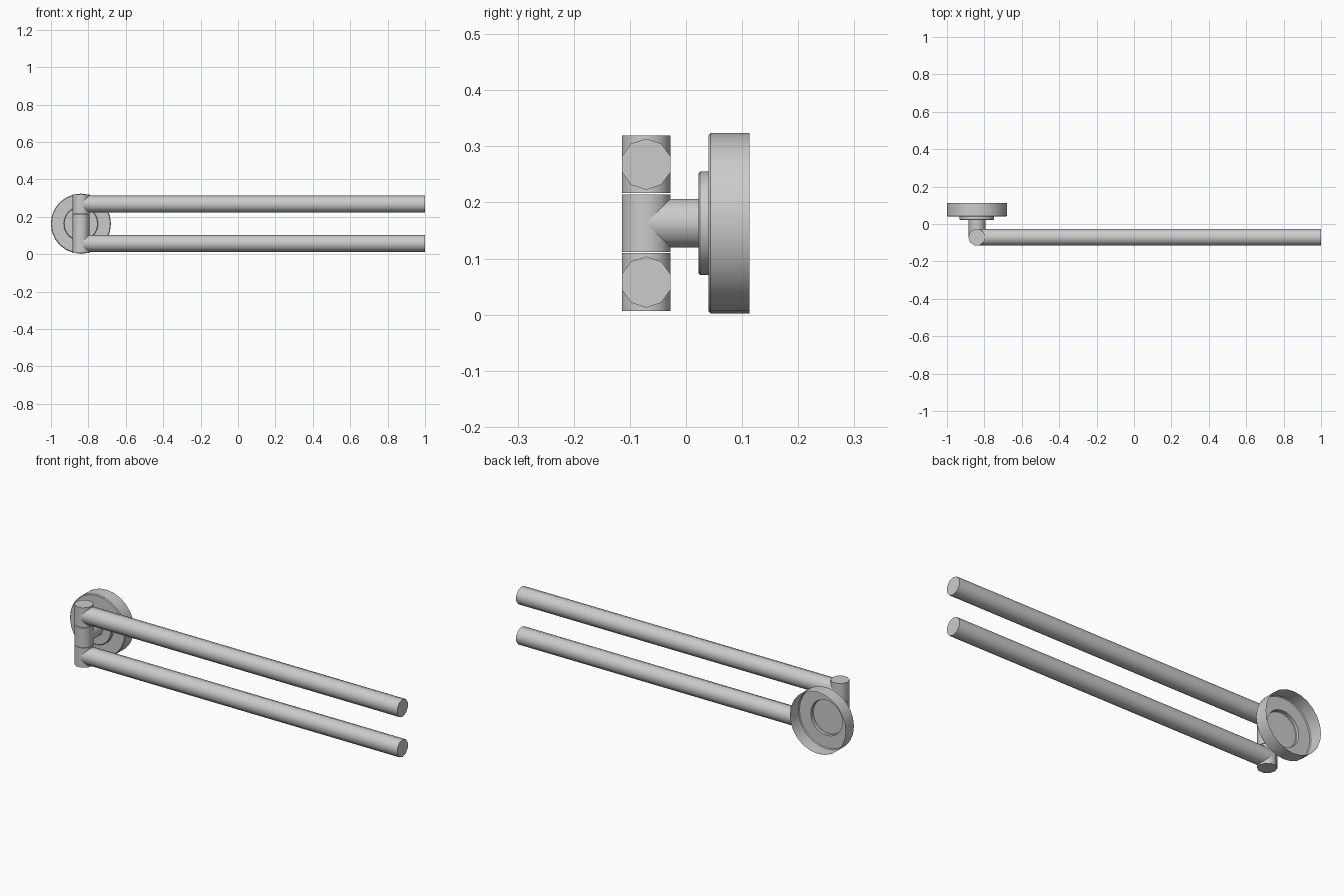
import bpy
import math
from mathutils import Vector

if "Cube" in bpy.data.objects:
    bpy.data.objects.remove(bpy.data.objects["Cube"], do_unlink=True)

metal = bpy.data.materials.new("satin grey metal")
metal.use_nodes = True
GREY = (0.6, 0.6, 0.6, 1.0)
metal.diffuse_color = GREY
metal.node_tree.nodes["Principled BSDF"].inputs["Base Color"].default_value = GREY

MOUNT_X = -0.84     # axis of the wall mount and the post
POST_Y = -0.071
MID_Z = 0.163
TUBE_R = 0.0455
SIDES = 10


def finish(obj, name):
    obj.name = name
    obj.data.materials.append(metal)
    bpy.ops.object.select_all(action="DESELECT")
    obj.select_set(True)
    bpy.context.view_layer.objects.active = obj
    bpy.ops.object.shade_smooth_by_angle(angle=math.radians(40))


def tube(name, start, end, turn):
    """Closed ten-sided rod from start to end, turned about its own axis."""
    start, end = Vector(start), Vector(end)
    bpy.ops.mesh.primitive_cylinder_add(
        vertices=SIDES, radius=TUBE_R, depth=(end - start).length,
        location=(start + end) / 2)
    obj = bpy.context.object
    axis = Vector((0, 0, 1)).rotation_difference(end - start).to_matrix()
    spin = Vector((0, 1, 0)).rotation_difference(
        Vector((math.sin(turn), math.cos(turn), 0))).to_matrix()
    obj.rotation_euler = (axis @ spin).to_euler()
    finish(obj, name)


def lathe(name, profile, steps):
    """Revolve (radius, y) points about the mount axis."""
    verts, faces = [], []
    for r, y in profile:
        for i in range(steps):
            a = 2 * math.pi * i / steps
            verts.append((r * math.cos(a), y, r * math.sin(a)))
    for row in range(len(profile) - 1):
        for i in range(steps):
            j = (i + 1) % steps
            a, b = row * steps, (row + 1) * steps
            faces.append((a + i, a + j, b + j, b + i))
    mesh = bpy.data.meshes.new(name)
    mesh.from_pydata(verts, [], faces)
    obj = bpy.data.objects.new(name, mesh)
    obj.location = (MOUNT_X, 0, MID_Z)
    bpy.context.collection.objects.link(obj)
    finish(obj, name)


# Hollow wall cup with a raised collar, open at the back
lathe("wall_cup", [(0.001, 0.022), (0.089, 0.022), (0.092, 0.025),
                   (0.092, 0.04), (0.157, 0.04), (0.161, 0.044),
                   (0.161, 0.113)], 24)

# Stem from the collar to the post
tube("stem", (MOUNT_X, 0.022, MID_Z), (MOUNT_X, POST_Y, MID_Z), math.pi / 2)

# Post in three separate segments, with a swing bar on the outer two
for label, z in (("lower", 0.058), ("middle", MID_Z), ("upper", 0.268)):
    tube(label + "_post_segment", (MOUNT_X, POST_Y, z - 0.0515),
         (MOUNT_X, POST_Y, z + 0.0515), math.pi / 2)
    if label != "middle":
        tube(label + "_bar", (MOUNT_X, POST_Y, z), (1, POST_Y, z), math.pi / 2)
